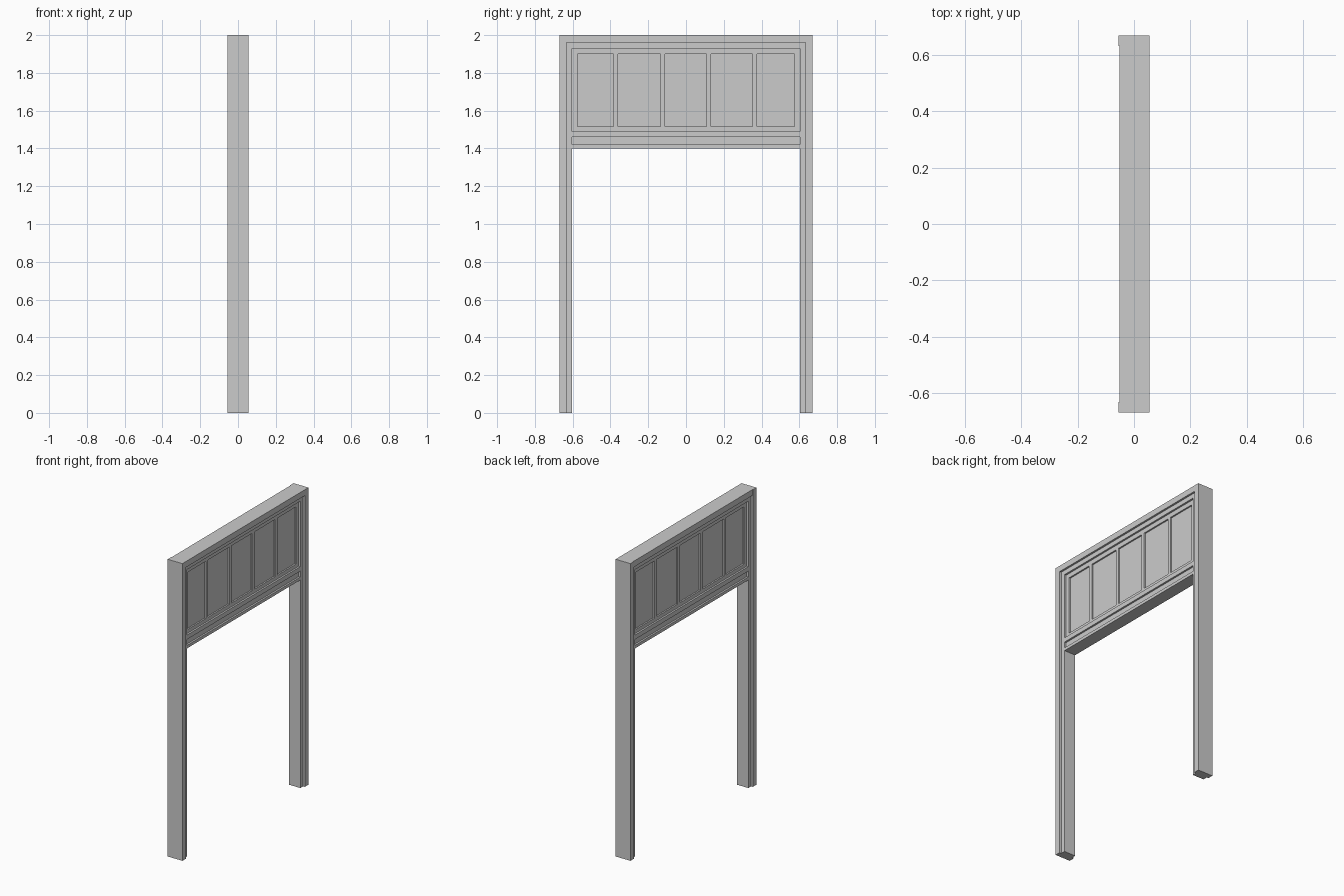
import bpy
import bmesh
from mathutils import Matrix, Vector

old = bpy.data.objects.get("Cube")
if old:
    bpy.data.objects.remove(old, do_unlink=True)

grey = bpy.data.materials.new("plain_grey")
grey.use_nodes = True
colour = (0.6, 0.6, 0.6, 1)
grey.diffuse_color = colour
grey.node_tree.nodes["Principled BSDF"].inputs["Base Color"].default_value = colour


def box(name, x, y, z):
    """Box from (low, high) pairs on each axis."""
    low, high = (Vector(c) for c in zip(x, y, z))
    bm = bmesh.new()
    place = Matrix.Translation((low + high) / 2) @ Matrix.Diagonal((*(high - low), 1))
    bmesh.ops.create_cube(bm, size=1, matrix=place)
    mesh = bpy.data.meshes.new(name)
    bm.to_mesh(mesh)
    bm.free()
    mesh.materials.append(grey)
    obj = bpy.data.objects.new(name, mesh)
    bpy.context.collection.objects.link(obj)
    return obj


def both_sides(name, x, y, z):
    """The same upright at each end of the opening."""
    box("right_" + name, x, (-y[1], -y[0]), z)
    box("left_" + name, x, y, z)


def thick(half):
    return (-half, half)


OUTER, STEP, INNER = 0.67, 0.633, 0.603
TOP, HEAD_STEP, HEAD_INNER = 2.0, 1.96, 1.93
RAIL_LOW, RAIL_TOP = 1.40, 1.49
JAMB, SASH, PANEL = 0.042, 0.03, 0.02

# Outer casing: two posts and a slightly thinner head
both_sides("post", thick(0.055), (STEP, OUTER), (0, TOP))
box("head", (-0.052, 0.055), thick(STEP), (HEAD_STEP, TOP))

# Stepped inner lining
both_sides("jamb", thick(JAMB), (INNER, STEP), (0, HEAD_STEP))
box("head_lining", thick(JAMB), thick(INNER), (HEAD_INNER, HEAD_STEP))

# Cross rail with a long sunk panel on each face
box("rail_upper_lip", thick(JAMB), thick(INNER), (1.46, RAIL_TOP))
box("rail_lower_lip", thick(JAMB), thick(INNER), (RAIL_LOW, 1.42))
box("rail_panel", thick(SASH), thick(INNER), (1.42, 1.46))

# Sash around and between the five upper panels
PANEL_LOW, PANEL_TOP, PANEL_END = 1.515, 1.90, 0.575
box("sash_bottom", thick(SASH), thick(INNER), (RAIL_TOP, PANEL_LOW))
box("sash_top", thick(SASH), thick(INNER), (PANEL_TOP, HEAD_INNER))
both_sides("sash_stile", thick(SASH), (PANEL_END, INNER), (PANEL_LOW, PANEL_TOP))
bars = [-0.373, -0.123, 0.12, 0.365]
for i, y in enumerate(bars):
    box(f"sash_bar_{i + 1}", thick(SASH), (y - 0.012, y + 0.012), (PANEL_LOW, PANEL_TOP))

# Flat panels between the bars
edges = [-PANEL_END - 0.012, *bars, PANEL_END + 0.012]
for i, (a, b) in enumerate(zip(edges, edges[1:])):
    box(f"panel_{i + 1}", thick(PANEL), (a + 0.012, b - 0.012), (PANEL_LOW, PANEL_TOP))
